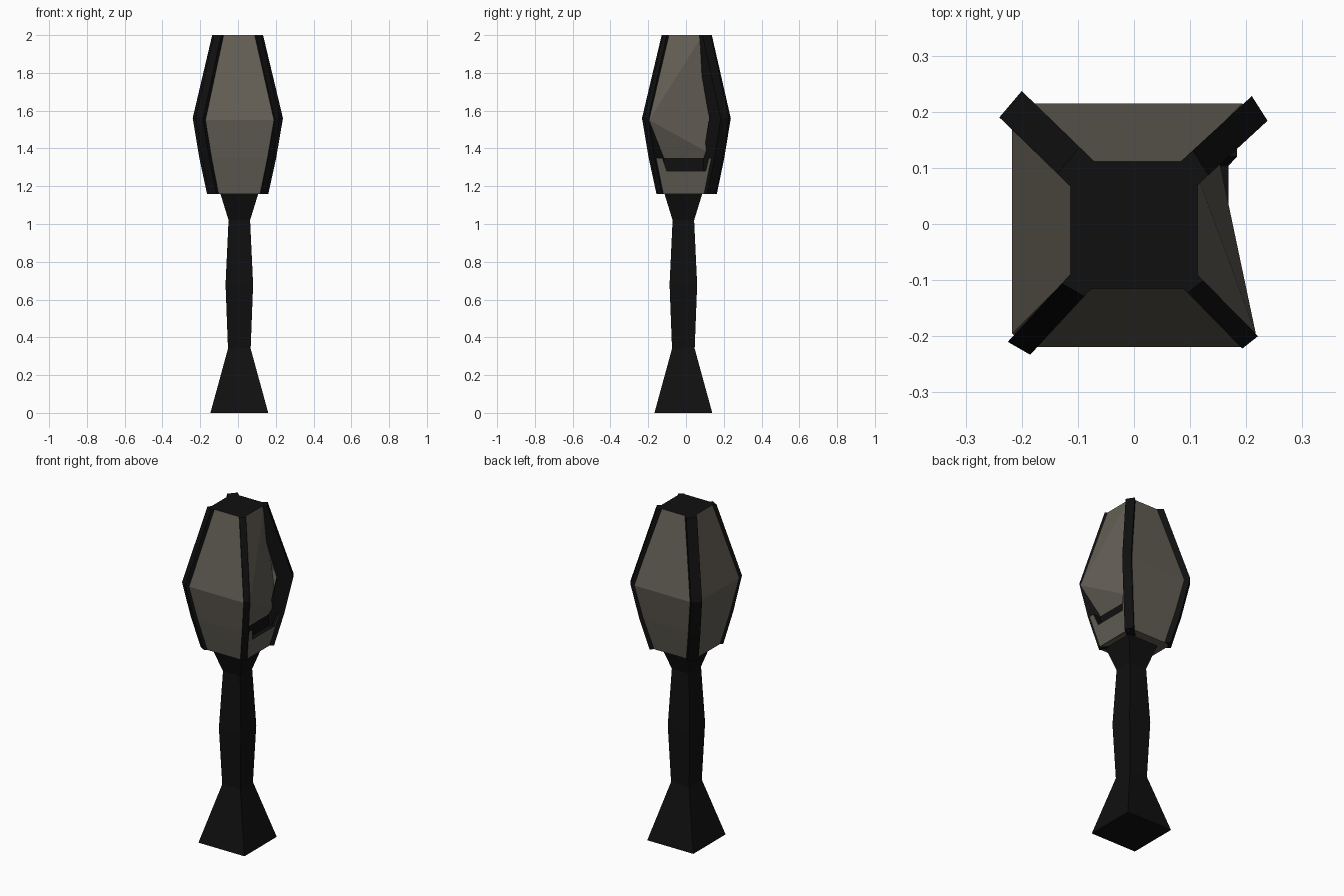
import bpy, bmesh
from mathutils import Vector

if "Cube" in bpy.data.objects:
    bpy.data.objects.remove(bpy.data.objects["Cube"])


def material(name, col):
    m = bpy.data.materials.new(name)
    m.diffuse_color = (*col, 1)
    m.use_nodes = True
    m.node_tree.nodes["Principled BSDF"].inputs["Base Color"].default_value = m.diffuse_color
    return m


DARK = material("dark_metal", (0.005, 0.005, 0.005))
GREY = material("warm_grey", (0.125, 0.113, 0.092))


def build(name, verts, faces, dark=()):
    """Flat-shaded mesh; faces whose index is in dark get the dark material."""
    me = bpy.data.meshes.new(name)
    me.from_pydata(verts, [], faces)
    me.materials.append(GREY)
    me.materials.append(DARK)
    for i in dark:
        me.polygons[i].material_index = 1
    bm = bmesh.new()
    bm.from_mesh(me)
    bmesh.ops.recalc_face_normals(bm, faces=bm.faces)
    bm.to_mesh(me)
    bm.free()
    ob = bpy.data.objects.new(name, me)
    bpy.context.collection.objects.link(ob)
    return ob


def loft(name, rings):
    """Closed dark body through equally sized rings."""
    n = len(rings[0])
    verts = [p for r in rings for p in r]
    faces = [(k * n + i, k * n + (i + 1) % n, (k + 1) * n + (i + 1) % n, (k + 1) * n + i)
             for k in range(len(rings) - 1) for i in range(n)]
    faces += [tuple(range(n)), tuple(range(len(verts) - n, len(verts)))]
    return build(name, verts, faces, range(len(faces)))


# Square handle with flared foot and collar
cx, cy = 0.007, -0.014
handle = [(0, .153), (.34, .06), (.68, .073), (1.02, .057), (1.16, .10)]
loft("handle", [[(cx + sx * h, cy + sy * h, z) for sx, sy in ((-1, -1), (1, -1), (1, 1), (-1, 1))]
                for z, h in handle])

# Head shell: chamfered square rings; the right side is left for its own panels
C = 0.024
LEVELS = [(1.16, .142), (1.35, .182), (1.55, .217), (2.0, .113)]


def ring(h, z):
    a = h - C
    pts = [(h, -a), (h, a), (a, h), (-a, h), (-h, a), (-h, -a), (-a, -h), (a, -h)]
    return [(x, y - .002, z) for x, y in pts]


verts = [p for z, h in LEVELS for p in ring(h, z)]
faces = [(k * 8 + i, k * 8 + (i + 1) % 8, k * 8 + 8 + (i + 1) % 8, k * 8 + 8 + i)
         for k in range(3) for i in range(1, 8)]
faces += [tuple(range(8)), tuple(range(24, 32))]
build("head_shell", verts, faces, [len(faces) - 1])

# Right upper panel, folded inwards towards the back
top_f, top_b, mid_f = verts[24], verts[25], verts[16]
low_f, low_b = (.14, -.16, 1.35), (.14, .17, 1.35)
build("right_upper_panel", [top_f, top_b, mid_f, low_b, low_f],
      [(0, 1, 2), (1, 3, 2), (2, 3, 4)])

# Right lower panel with a notch in its top edge, dark edges and dark back wall
outline = [(-.12, 1.16), (.118, 1.16), (.158, 1.35), (.12, 1.35), (.104, 1.28),
           (-.102, 1.28), (-.125, 1.35), (-.158, 1.35)]
outer = [(.142 + (z - 1.16) * .22, y, z) for y, z in outline]
inner = [(.139, y, z) for y, z in outline]
n = len(outline)
back = [(.139, -.12, 1.16), (.139, .118, 1.16), (.139, .158, 1.352), (.139, -.158, 1.352)]
panel = [tuple(range(n))] + [(i, (i + 1) % n, n + (i + 1) % n, n + i) for i in range(n)]
panel.append((2 * n, 2 * n + 1, 2 * n + 2, 2 * n + 3))
build("right_lower_panel", outer + inner + back, panel, range(1, len(panel)))

# Corner ribs, each given by the two outer corners at its widest level
RIBS = {
    "back_left_rib": ((-.20, .237), (-.24, .19)),
    "back_right_rib": ((.238, .184), (.21, .228)),
    "front_left_rib": ((-.225, -.21), (-.185, -.233)),
    "front_right_rib": ((.193, -.222), (.221, -.2)),
}
SCALE = [(1.16, .655), (1.35, .84), (1.56, 1), (2.0, .53)]
for name, (p, q) in RIBS.items():
    p, q = Vector(p), Vector(q)
    mid, half = (p + q) / 2, (q - p) / 2
    rings = []
    for z, s in SCALE:
        c = mid * s
        d = c - mid.normalized() * (.06 if z == 2.0 else .09)
        rings.append([(v.x, v.y, z) for v in (c - half, c + half, d + half, d - half)])
    loft(name, rings)
